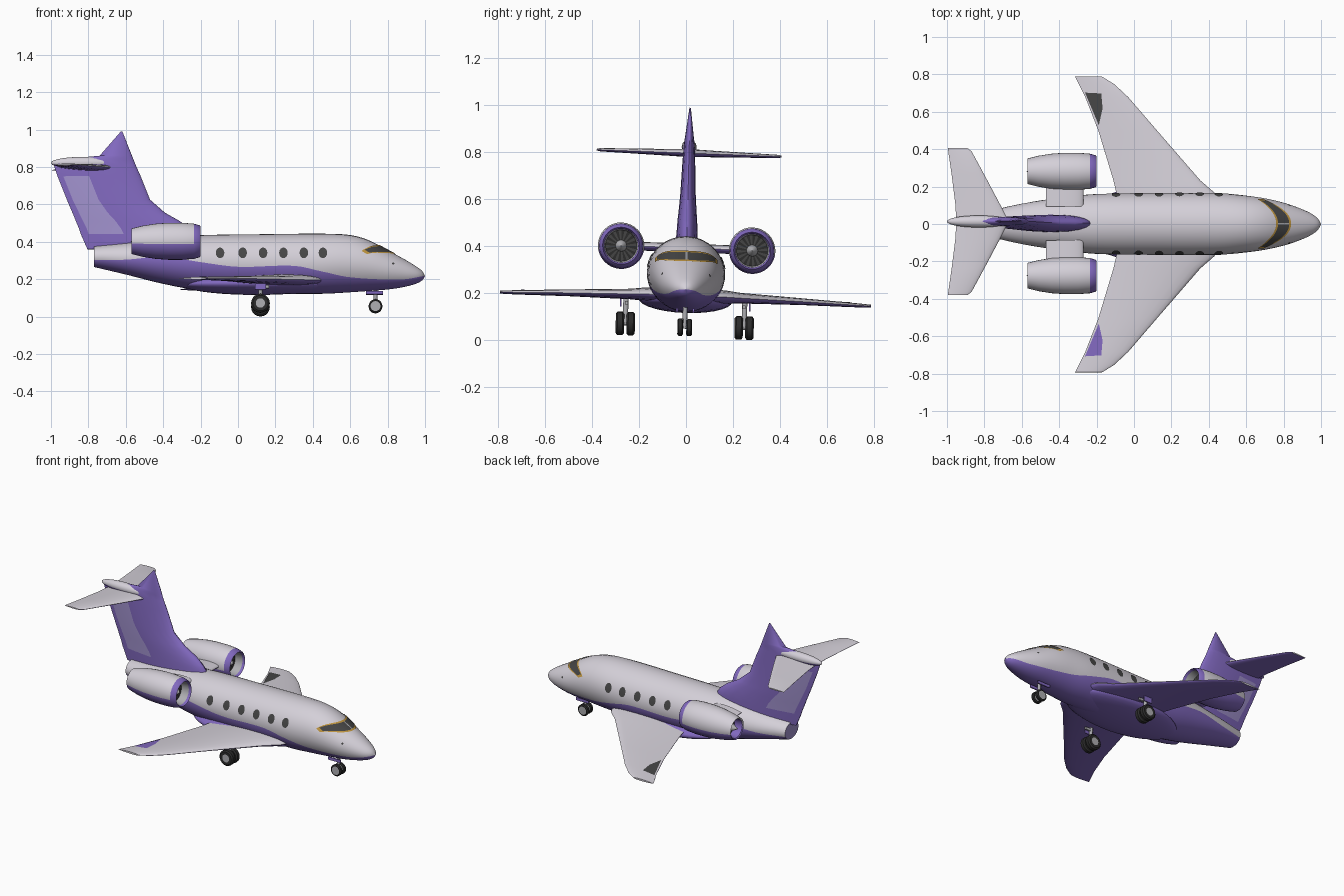
import bpy, bmesh, math
from mathutils import Matrix, Vector

if "Cube" in bpy.data.objects:
    bpy.data.objects.remove(bpy.data.objects["Cube"])

COLOURS = {"pale_paint": (.66, .63, .69), "purple_paint": (.22, .14, .52), "lilac_paint": (.36, .29, .62),
           "dark_glass": (.06, .06, .06), "tyre_black": (.025, .025, .025), "gold_trim": (.52, .30, .05),
           "wheel_grey": (.42, .42, .44)}
MATS = []
for n, c in COLOURS.items():
    m = bpy.data.materials.new(n)
    m.diffuse_color = (*c, 1)
    m.use_nodes = True
    m.node_tree.nodes["Principled BSDF"].inputs["Base Color"].default_value = m.diffuse_color
    MATS.append(m)
PALE, PURPLE, LILAC, GLASS, BLACK, GOLD, GREY = range(7)

# The whole aircraft leans slightly to one side
LEAN = Matrix(((1, 0, 0, 0), (0, 1, .025, -.007), (0, -.038, 1, 0), (0, 0, 0, 1)))


def make(name, verts, faces, mats, out=None, angle=35):
    me = bpy.data.meshes.new(name)
    me.from_pydata(verts, [], faces)
    for m in MATS:
        me.materials.append(m)
    for p, k in zip(me.polygons, mats):
        p.material_index = k
    bm = bmesh.new()
    bm.from_mesh(me)
    bmesh.ops.recalc_face_normals(bm, faces=bm.faces)
    if out and sum(f.normal.dot(Vector(out)) for f in bm.faces) < 0:
        bmesh.ops.reverse_faces(bm, faces=bm.faces)
    bm.transform(LEAN)
    bm.to_mesh(me)
    bm.free()
    ob = bpy.data.objects.new(name, me)
    bpy.context.collection.objects.link(ob)
    bpy.ops.object.select_all(action='DESELECT')
    ob.select_set(True)
    bpy.context.view_layer.objects.active = ob
    bpy.ops.object.shade_smooth_by_angle(angle=math.radians(angle))
    return ob


def loft(name, rings, mat, caps=(PALE, PALE), angle=35):
    n = len(rings[0])
    verts = [p for r in rings for p in r]
    faces, mats = [], []
    for i in range(len(rings) - 1):
        for j in range(n):
            k = (j + 1) % n
            faces.append((i * n + j, i * n + k, (i + 1) * n + k, (i + 1) * n + j))
            mats.append(mat(i, j))
    for start, c in ((0, caps[0]), (len(verts) - n, caps[1])):
        if c is not None:
            faces.append(tuple(range(start, start + n)))
            mats.append(c)
    return make(name, verts, faces, mats, angle=angle)


def lathe(name, prof, centre, axis, mat, n=28, angle=35):
    order = {'x': (0, 1, 2), 'y': (1, 2, 0), 'z': (2, 0, 1)}[axis]
    rings = []
    for a, r in prof:
        ring = []
        for j in range(n):
            t = 2 * math.pi * j / n
            p = list(centre)
            p[order[0]] += a
            p[order[1]] += max(r, .0005) * math.cos(t)
            p[order[2]] += max(r, .0005) * math.sin(t)
            ring.append(p)
        rings.append(ring)
    return loft(name, rings, mat, (mat(0, 0), mat(len(prof) - 2, 0)), angle)


def interp(tab, x, k, smooth=True):
    i = max(0, min(len(tab) - 2, sum(r[0] <= x for r in tab) - 1))
    a, b = tab[i], tab[i + 1]
    d = b[0] - a[0]
    u = (x - a[0]) / d
    if not smooth:
        return a[k] + (b[k] - a[k]) * u
    p, q = tab[max(i - 1, 0)], tab[min(i + 2, len(tab) - 1)]
    ma = (b[k] - p[k]) / (b[0] - p[0]) * d
    mb = (q[k] - a[k]) / (q[0] - a[0]) * d
    return ((2*u**3 - 3*u*u + 1) * a[k] + (u**3 - 2*u*u + u) * ma
            + (3*u*u - 2*u**3) * b[k] + (u**3 - u*u) * mb)


# Fuselage stations: x, top, bottom, half width
BODY = [(-.77, .375, .265, .07), (-.6, .395, .225, .108), (-.4, .42, .175, .14), (-.2, .435, .14, .16),
        (.1, .44, .125, .165), (.45, .443, .122, .165), (.6, .436, .13, .152), (.7, .408, .137, .138),
        (.8, .355, .145, .115), (.88, .312, .157, .088), (.95, .27, .175, .056), (.985, .243, .194, .028),
        (1, .218, .216, .001)]
# Height of the two-tone paint line
LINE = [(-.77, .30), (-.6, .30), (-.4, .315), (-.2, .285), (0, .26), (.3, .265), (.45, .235),
        (.6, .205), (.87, .195), (1, .217)]


def body(x):
    t, b, w = (interp(BODY, x, k) for k in (1, 2, 3))
    return (t + b) / 2, (t - b) / 2, w


H = 18
rings = []
for i in range(61):
    x = -.77 + 1.77 * math.sin(math.pi / 2 * i / 60)
    zc, h, w = body(x)
    th = math.asin(max(-.9, min(.9, (interp(LINE, x, 1) - zc) / h)))
    angs = [th + (math.pi - 2 * th) * j / H for j in range(H)]
    angs += [math.pi - th + (math.pi + 2 * th) * j / H for j in range(H)]
    rings.append([(x, w * math.cos(a), zc + h * math.sin(a)) for a in angs])
loft("fuselage", rings, lambda i, j: PALE if j < H else PURPLE, (LILAC, PURPLE))

# Belly fairing
lathe("belly_fairing", [(-.4 * math.cos(math.pi * i / 20), math.sin(math.pi * i / 20)) for i in range(21)],
      (0, 0, 0), 'x', lambda i, j: PURPLE)
fairing = bpy.context.object
fairing.data.transform(LEAN @ Matrix.Translation((.1, 0, .172)) @ Matrix.Diagonal((1, .2, .056, 1)) @ LEAN.inverted())


# Cabin windows and nose ports
def window(name, x, z, rx, rz, side):
    pts = [(x, z)] + [(x + rx * math.cos(t * math.pi / 8), z + rz * math.sin(t * math.pi / 8)) for t in range(16)]
    verts = []
    for px, pz in pts:
        zc, h, w = body(px)
        verts.append((px, side * (w * math.sqrt(1 - ((pz - zc) / h) ** 2) + .003), pz))
    make(name, verts, [(0, 1 + j, 1 + (j + 1) % 16) for j in range(16)], [GLASS] * 16, (0, side, 0))


for side in (-1, 1):
    for x in (-.096, .025, .134, .243, .352, .454):
        window("cabin_window", x, .335, .023, .029, side)
    window("nose_port", .83, .28, .006, .006, side)

# Windshield with gold frame and centre post
S = [-1, -.94] + [-.9 + .075 * i for i in range(12)] + [-.03]
S += [-s for s in reversed(S)]
T = [0, .13, .35, .6, .87, 1]
verts, faces, mats = [], [], []
for s in S:
    for t in T:
        x0, x1, y = .76 - .10 * s * s, .84 - .15 * abs(s) ** 2.2, .13 * s
        x = x0 + (x1 - x0) * t
        zc, h, w = body(x)
        verts.append((x, y * 1.02, zc + h * math.sqrt(1 - (y / w) ** 2) + .004))
for i in range(len(S) - 1):
    mid = (S[i] + S[i + 1]) / 2
    for j in range(5):
        a = i * 6 + j
        faces.append((a, a + 1, a + 7, a + 6))
        mats.append(GOLD if j in (0, 4) or abs(mid) > .94 else GREY if abs(mid) < .02 else GLASS)
make("windshield", verts, faces, mats, (1, 0, 1))

# Aerofoil surfaces
FR = [0, .01, .04, .1, .2, .35, .5, .62, .75, .85, .93, 1]
NF = len(FR)


def thick(f, half):
    return half * (2.6 * math.sqrt(f) * (1 - f) + .06 * f)


def section(le, te, half):
    up = [(le + (te - le) * f, thick(f, half)) for f in reversed(FR)]
    return up + [(le + (te - le) * f, -thick(f, half)) for f in FR[1:]]


def two_tone(i, j):
    return PALE if j < NF - 1 else PURPLE


# span, leading edge, trailing edge, height, half thickness
WING = [(.10, .46, -.08, .19, .03), (.17, .43, -.095, .19, .028), (.235, .355, -.11, .188, .022),
        (.5, .125, -.19, .183, .014), (.68, -.03, -.26, .178, .010), (.75, -.105, -.295, .176, .008),
        (.79, -.17, -.315, .175, .006)]
TAIL = [(0, -.67, -.95, .797, .017), (.09, -.715, -.955, .797, .014), (.25, -.80, -.975, .797, .010),
        (.375, -.868, -.993, .797, .007), (.393, -.89, -.995, .797, .004)]
for side in (-1, 1):
    for name, tab in (("wing", WING), ("tailplane", TAIL)):
        loft(name, [[(x, side * y, z + h) for x, h in section(le, te, half)] for y, le, te, z, half in tab], two_tone)
    # Flap recess on the wing top
    verts = []
    for x, y in ((-.262, .705), (-.175, .70), (-.168, .62), (-.188, .53)):
        le, te, z, half = (interp(WING, y, k, False) for k in (1, 2, 3, 4))
        f = min(1, (x - le) / (te - le))
        verts.append((x, side * y, z + thick(f, half) + .003))
    make("flap_recess", verts, [(0, 1, 2, 3)], [GLASS if side > 0 else PURPLE], (0, 0, 1))

# Fin: height, leading edge, trailing edge, half thickness
FIN = [(.36, -.22, -.805, .046), (.44, -.235, -.84, .045), (.47, -.26, -.85, .043), (.51, -.31, -.867, .041),
       (.555, -.39, -.885, .037), (.625, -.47, -.915, .032), (.75, -.52, -.965, .027), (.81, -.547, -.985, .024),
       (.84, -.559, -.96, .022), (.86, -.567, -.74, .019), (.99, -.618, -.626, .003)]


def fin_mat(i, j):
    k = NF - 2 - j if j < NF - 1 else j - NF + 1
    return LILAC if 1 <= i <= 5 and 7 <= k <= 9 else PURPLE


loft("fin", [[(x, y, z) for x, y in section(le, te, half)] for z, le, te, half in FIN], fin_mat, (PURPLE, PURPLE))
lathe("fin_bullet", [(-.17 * math.cos(math.pi * i / 14), .032 * math.sin(math.pi * i / 14)) for i in range(15)],
      (-.83, 0, .822), 'x', lambda i, j: PALE if j < 12 or j >= 24 else PURPLE, n=24)
bpy.context.object.data.polygons.foreach_set(
    "material_index", [PALE if p.center.z > .815 else PURPLE for p in bpy.context.object.data.polygons])

# Engines
NAC = [(-.27, .066), (-.215, .072), (-.20, .079), (-.207, .086), (-.235, .094), (-.30, .099), (-.37, .099),
       (-.44, .094), (-.51, .083), (-.57, .068), (-.565, .06), (-.49, .054)]
for side in (-1, 1):
    c = (0, side * .279, .392)

    def nacelle_mat(i, j):
        if i == 0 or i > 9:
            return GREY if i == 0 else PURPLE
        return PURPLE if i < 4 or math.sin(2 * math.pi * (j + .5) / 32) < -.1 else PALE

    lathe("engine_nacelle", NAC, c, 'x', nacelle_mat, n=32)
    lathe("engine_fan", [(-.275, .069), (-.265, .069), (-.265, .024), (-.245, .016), (-.23, 0)], c, 'x',
          lambda i, j: GREY if i > 1 else BLACK if j % 2 else GLASS, n=32)
    lathe("exhaust_cone", [(-.5, .057), (-.51, .057), (-.512, .035), (-.575, 0)], c, 'x',
          lambda i, j: GLASS if i < 2 else GREY, n=24)
    loft("engine_pylon", [[(x, side * y, .393 + h) for x, h in section(-.27, -.47, .018)] for y in (.09, .21)], two_tone)


# Landing gear
def wheel(name, x, y, z, r, w, hub):
    prof = [(-w, 0), (-w, hub * r), (-w, .82 * r), (-.6 * w, r), (.6 * w, r), (w, .82 * r), (w, hub * r), (w, 0)]
    lathe(name, prof, (x, y, z), 'y', lambda i, j: GREY if i in (0, 6) else BLACK, n=20)


def strut(name, x, y, z0, z1, r):
    lathe(name, [(z0, r * .7), (z0 + .04, r * .7), (z0 + .041, r), (z1, r)], (x, y, 0), 'z', lambda i, j: GREY, n=12)


def box(name, c, s, mat):
    rings = [[(c[0] + a * s[0], c[1] + b * s[1], c[2] + k * s[2]) for a, b in ((-1, -1), (1, -1), (1, 1), (-1, 1))]
             for k in (-1, 1)]
    loft(name, rings, lambda i, j: mat, (mat, mat))


for side in (-1, 1):
    for d in (-.023, .023):
        wheel("main_wheel", .12, side * .253 + d, .0615, .05, .018, .5)
    strut("main_strut", .12, side * .253, .055, .185, .011)
    lathe("main_axle", [(-.03, .008), (.03, .008)], (.12, side * .253, .0615), 'y', lambda i, j: GREY, n=10)
    box("main_drag_brace", (.145, side * .25, .15), (.022, .006, .008), GREY)
    box("main_gear_door", (.12, side * .275, .155), (.03, .003, .022), PURPLE)
    wheel("nose_wheel", .735, side * .019, .055, .037, .012, .72)
    box("nose_gear_door", (.73, side * .035, .127), (.045, .004, .009), PURPLE)
strut("nose_strut", .735, 0, .05, .15, .01)
lathe("nose_axle", [(-.02, .006), (.02, .006)], (.735, 0, .055), 'y', lambda i, j: GREY, n=10)
